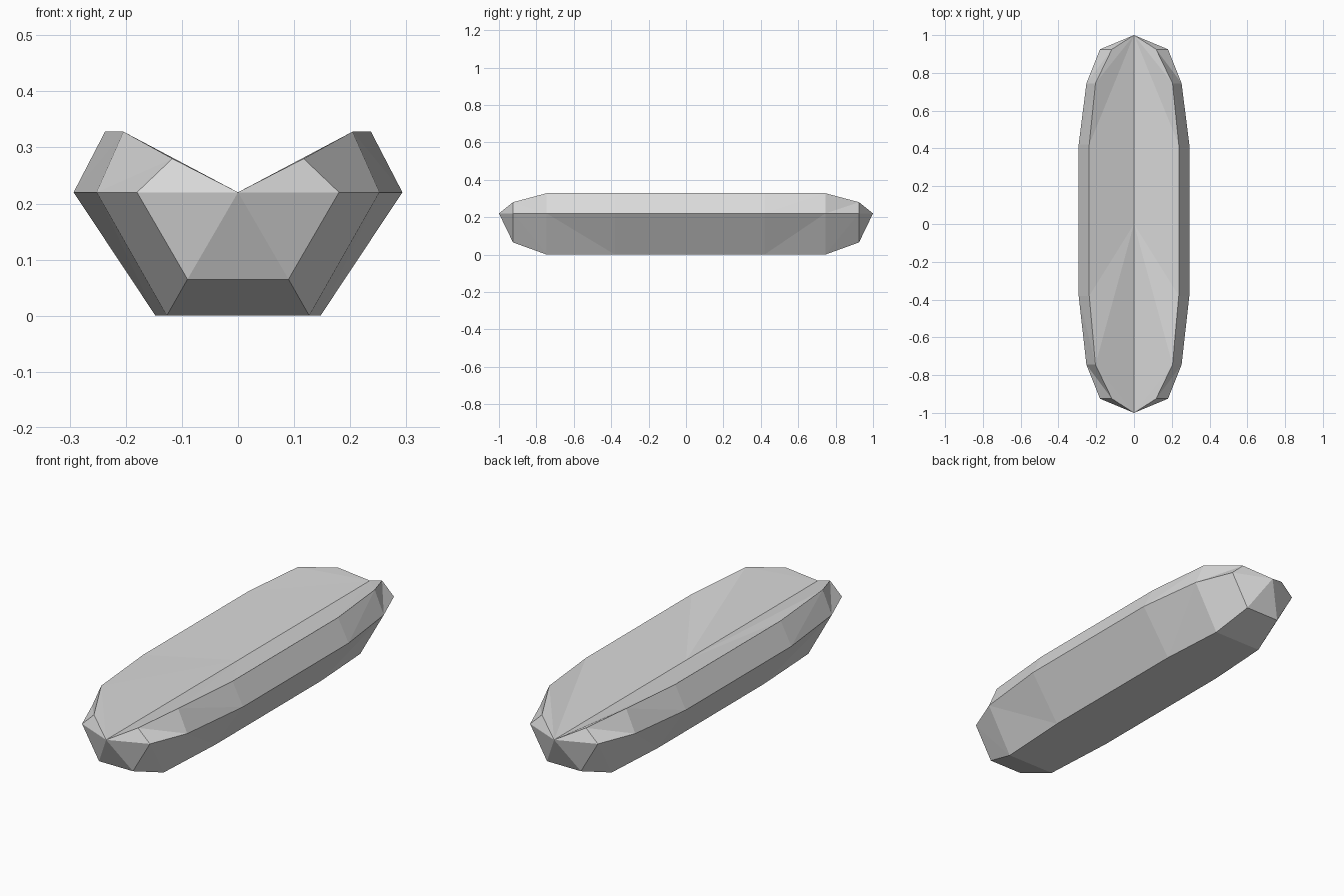
import bpy
import bmesh

cube = bpy.data.objects.get("Cube")
if cube:
    bpy.data.objects.remove(cube, do_unlink=True)

# One plain grey
grey = bpy.data.materials.new("plain grey")
grey.use_nodes = True
colour = (0.7, 0.7, 0.7, 1)
grey.diffuse_color = colour
grey.node_tree.nodes["Principled BSDF"].inputs["Base Color"].default_value = colour

MID_Z = 0.22
# Stations along the bar: y, base half width, base z, waist half width, rim half width, rim z
STATIONS = [
    (-0.925, 0.09, 0.065, 0.18, 0.117, 0.28),
    (-0.745, 0.127, 0, 0.252, 0.204, 0.328),
    (-0.38, 0.147, 0, 0.293, 0.237, 0.328),
    (0.42, 0.147, 0, 0.293, 0.237, 0.328),
    (0.745, 0.127, 0, 0.252, 0.204, 0.328),
    (0.925, 0.09, 0.065, 0.18, 0.117, 0.28),
]

bm = bmesh.new()
front_tip = bm.verts.new((0, -1, MID_Z))
valley = bm.verts.new((0, 0, MID_Z))
back_tip = bm.verts.new((0, 1, MID_Z))
last = len(STATIONS) - 1
bases = []

for side in (-1, 1):
    base, waist, rim = [], [], []
    for y, base_x, base_z, waist_x, rim_x, rim_z in STATIONS:
        base.append(bm.verts.new((side * base_x, y, base_z)))
        waist.append(bm.verts.new((side * waist_x, y, MID_Z)))
        rim.append(bm.verts.new((side * rim_x, y, rim_z)))
    bases.append(base)

    # Lower flank and upper bevel
    for i in range(last):
        for low, high in ((base, waist), (waist, rim)):
            a, b, c, d = low[i], low[i + 1], high[i + 1], high[i]
            if i < last / 2:
                bm.faces.new((a, b, d))
                bm.faces.new((b, c, d))
            else:
                bm.faces.new((a, b, c))
                bm.faces.new((a, c, d))

    # Pointed ends
    for tip, i in ((front_tip, 0), (back_tip, last)):
        bm.faces.new((tip, base[i], waist[i]))
        bm.faces.new((tip, waist[i], rim[i]))

    # Sloping side of the top groove
    for i in range(last):
        centre = front_tip if i == 0 else valley if i < 3 else back_tip
        bm.faces.new((centre, rim[i], rim[i + 1]))
    bm.faces.new((front_tip, rim[1], valley))
    bm.faces.new((valley, rim[3], back_tip))

# Underside and end triangles
left, right = bases
for i in range(last):
    bm.faces.new((left[i], left[i + 1], right[i + 1], right[i]))
bm.faces.new((front_tip, left[0], right[0]))
bm.faces.new((back_tip, left[last], right[last]))

bmesh.ops.recalc_face_normals(bm, faces=bm.faces)
mesh = bpy.data.meshes.new("grooved_bar")
bm.to_mesh(mesh)
bm.free()
mesh.materials.append(grey)
bar = bpy.data.objects.new("grooved_bar", mesh)
bpy.context.scene.collection.objects.link(bar)
